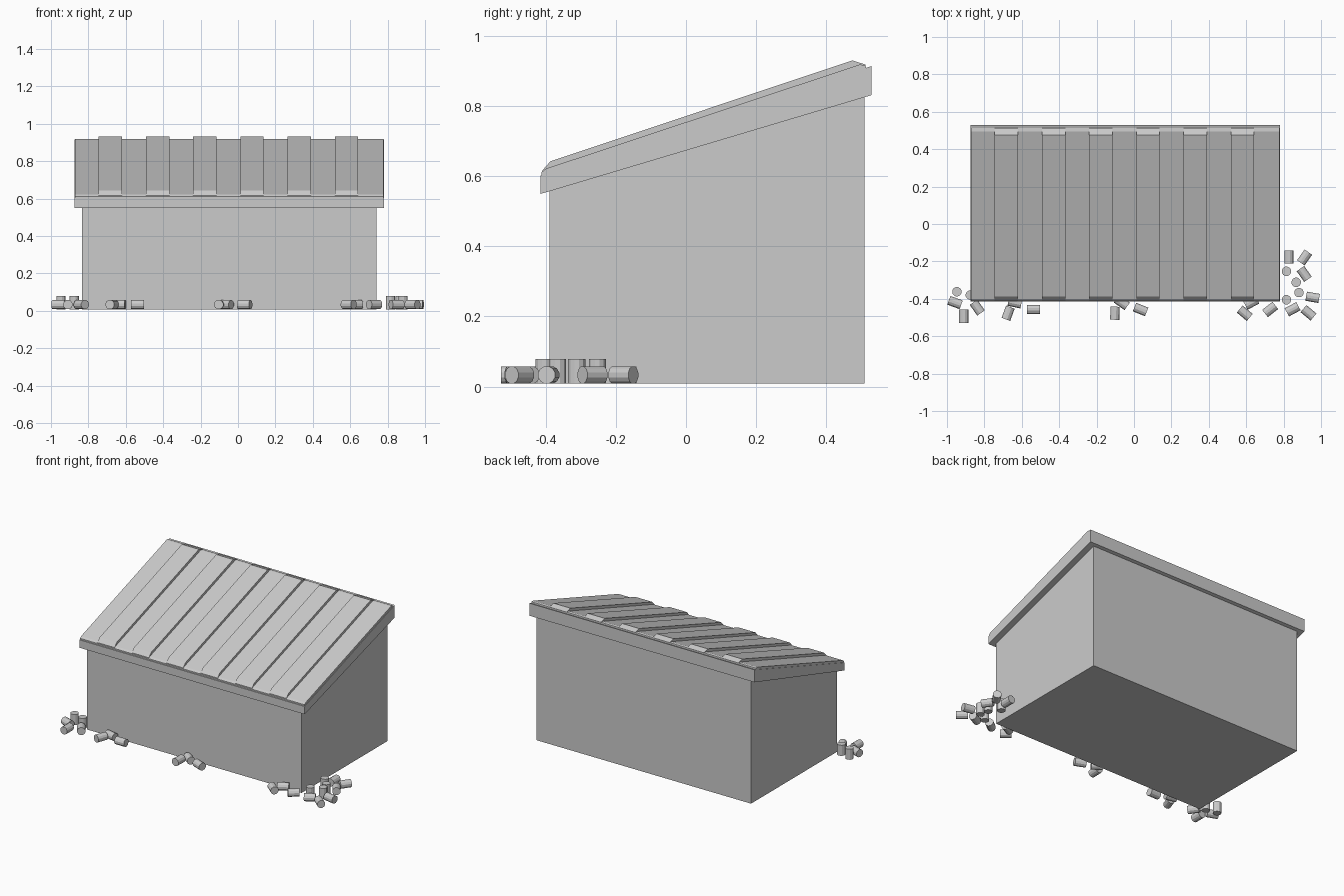
import bpy, bmesh
from math import radians, pi
from mathutils import Matrix

if "Cube" in bpy.data.objects:
    bpy.data.objects.remove(bpy.data.objects["Cube"])


def prism(name, profile, x0, x1):
    """Extrude a (y, z) profile along x."""
    bm = bmesh.new()
    face = bm.faces.new([bm.verts.new((x0, y, z)) for y, z in profile])
    ext = bmesh.ops.extrude_face_region(bm, geom=[face])
    verts = [g for g in ext["geom"] if isinstance(g, bmesh.types.BMVert)]
    bmesh.ops.translate(bm, verts=verts, vec=(x1 - x0, 0, 0))
    bmesh.ops.recalc_face_normals(bm, faces=bm.faces)
    me = bpy.data.meshes.new(name)
    bm.to_mesh(me)
    bm.free()
    ob = bpy.data.objects.new(name, me)
    bpy.context.collection.objects.link(ob)
    return ob


# Shed body with a sloping top tucked under the roof
prism("shed_body", [(-0.39, 0.008), (0.51, 0.008), (0.51, 0.85), (-0.39, 0.575)], -0.835, 0.74)

# Overhanging roof slab
prism("roof_slab", [(-0.415, 0.55), (0.53, 0.832), (0.53, 0.915), (-0.415, 0.602)], -0.875, 0.78)

# Metal sheet lying on the slab
prism("roof_sheet", [(-0.412, 0.601), (0.515, 0.907), (0.512, 0.918), (0.495, 0.919), (-0.4, 0.622), (-0.412, 0.612)],
      -0.872, 0.777)

# Raised roof ribs with sloped ends
RIB_STEP, RIB_WIDTH = 0.2525, 0.125
for i in range(6):
    x = -0.745 + i * RIB_STEP
    prism(f"roof_rib_{i + 1}", [(-0.41, 0.606), (0.513, 0.908), (0.513, 0.919), (0.475, 0.931), (-0.387, 0.643), (-0.41, 0.617)],
          x, x + RIB_WIDTH)


def log(name, x, y, angle=None):
    """Short round log: standing when no angle is given, otherwise lying."""
    bm = bmesh.new()
    bmesh.ops.create_cone(bm, cap_ends=True, segments=12, radius1=0.0255, radius2=0.0255, depth=0.07)
    bmesh.ops.rotate(bm, verts=bm.verts, matrix=Matrix.Rotation(pi / 12, 3, 'Z'))
    me = bpy.data.meshes.new(name)
    if angle is None:
        z = 0.043
    else:
        z = 0.033
        bmesh.ops.rotate(bm, verts=bm.verts, matrix=Matrix.Rotation(pi / 2, 3, 'Y'))
        bmesh.ops.rotate(bm, verts=bm.verts, matrix=Matrix.Rotation(radians(angle), 3, 'Z'))
    bm.to_mesh(me)
    bm.free()
    ob = bpy.data.objects.new(name, me)
    ob.location = (x, y, z)
    bpy.context.collection.objects.link(ob)


# Scattered logs along the front wall and around the corners
standing = [(-0.947, -0.362), (-0.875, -0.38), (0.815, -0.253), (0.867, -0.312), (0.882, -0.367), (0.815, -0.405)]
lying = [
    (-0.957, -0.42, -20), (-0.91, -0.493, 90), (-0.838, -0.447, -55),
    (-0.673, -0.477, 70), (-0.637, -0.42, -12), (-0.537, -0.457, 0),
    (-0.102, -0.477, 88), (-0.065, -0.42, -35), (0.035, -0.457, -22),
    (0.592, -0.477, -40), (0.627, -0.42, 28), (0.728, -0.457, 38),
    (0.828, -0.177, 90), (0.912, -0.179, 55), (0.91, -0.267, -55),
    (0.955, -0.392, -10), (0.848, -0.456, 28), (0.933, -0.475, -40),
]
for i, (x, y) in enumerate(standing):
    log(f"standing_log_{i + 1}", x, y)
for i, (x, y, a) in enumerate(lying):
    log(f"lying_log_{i + 1}", x, y, a)
